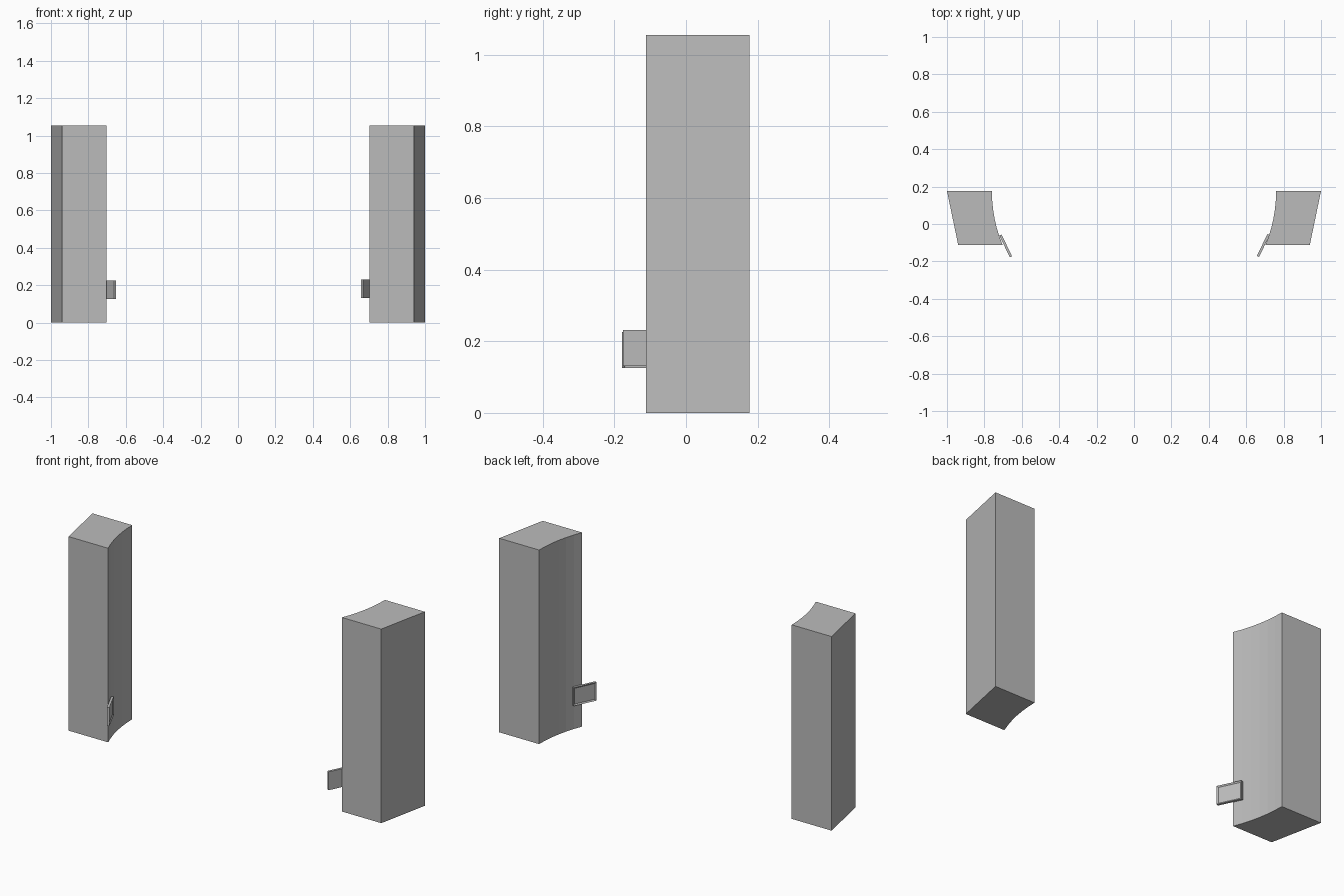
import bpy, bmesh, math
from mathutils import Matrix, Vector

cube = bpy.data.objects.get("Cube")
if cube:
    bpy.data.objects.remove(cube, do_unlink=True)

HEIGHT = 1.055
BACK, FRONT = 0.177, -0.112
RADIUS = 0.76
STEPS = 6

grey = bpy.data.materials.new("plain_grey")
grey.use_nodes = True
colour = (0.5, 0.5, 0.5, 1)
grey.diffuse_color = colour
grey.node_tree.nodes["Principled BSDF"].inputs["Base Color"].default_value = colour


def finish(bm, name):
    bmesh.ops.recalc_face_normals(bm, faces=bm.faces)
    mesh = bpy.data.meshes.new(name)
    bm.to_mesh(mesh)
    bm.free()
    mesh.materials.append(grey)
    obj = bpy.data.objects.new(name, mesh)
    bpy.context.collection.objects.link(obj)
    return obj


def pillar(name, side):
    # Slanted outer side, inner side hollowed by an arc around the middle axis
    sweep = math.asin((BACK - FRONT) / RADIUS)
    outline = [(1.0, BACK), (0.94, FRONT)]
    for i in range(STEPS, -1, -1):
        a = sweep * i / STEPS
        outline.append((RADIUS * math.cos(a), BACK - RADIUS * math.sin(a)))
    bm = bmesh.new()
    base = bm.faces.new([bm.verts.new((side * x, y, 0)) for x, y in outline])
    top = bmesh.ops.extrude_face_region(bm, geom=[base])["geom"]
    verts = [v for v in top if isinstance(v, bmesh.types.BMVert)]
    bmesh.ops.translate(bm, verts=verts, vec=(0, 0, HEIGHT))
    finish(bm, name)


def plaque(name, side, centre):
    # Thin slab with a raised rim on the face turned inward
    bm = bmesh.new()
    bmesh.ops.create_cube(bm, size=1, matrix=Matrix.Diagonal((0.013, 0.13, 0.1, 1)))
    bm.normal_update()
    inner = [f for f in bm.faces if f.normal.x * side < -0.9]
    bmesh.ops.inset_region(bm, faces=inner, thickness=0.01)
    bmesh.ops.translate(bm, verts=inner[0].verts, vec=(side * 0.005, 0, 0))
    obj = finish(bm, name)
    obj.location = Vector(centre)
    obj.rotation_euler.z = -side * math.radians(25.5)


pillar("left_pillar", 1)
pillar("right_pillar", -1)
plaque("left_plaque", 1, (0.691, -0.115, 0.181))
plaque("right_plaque", -1, (-0.686, -0.117, 0.176))
